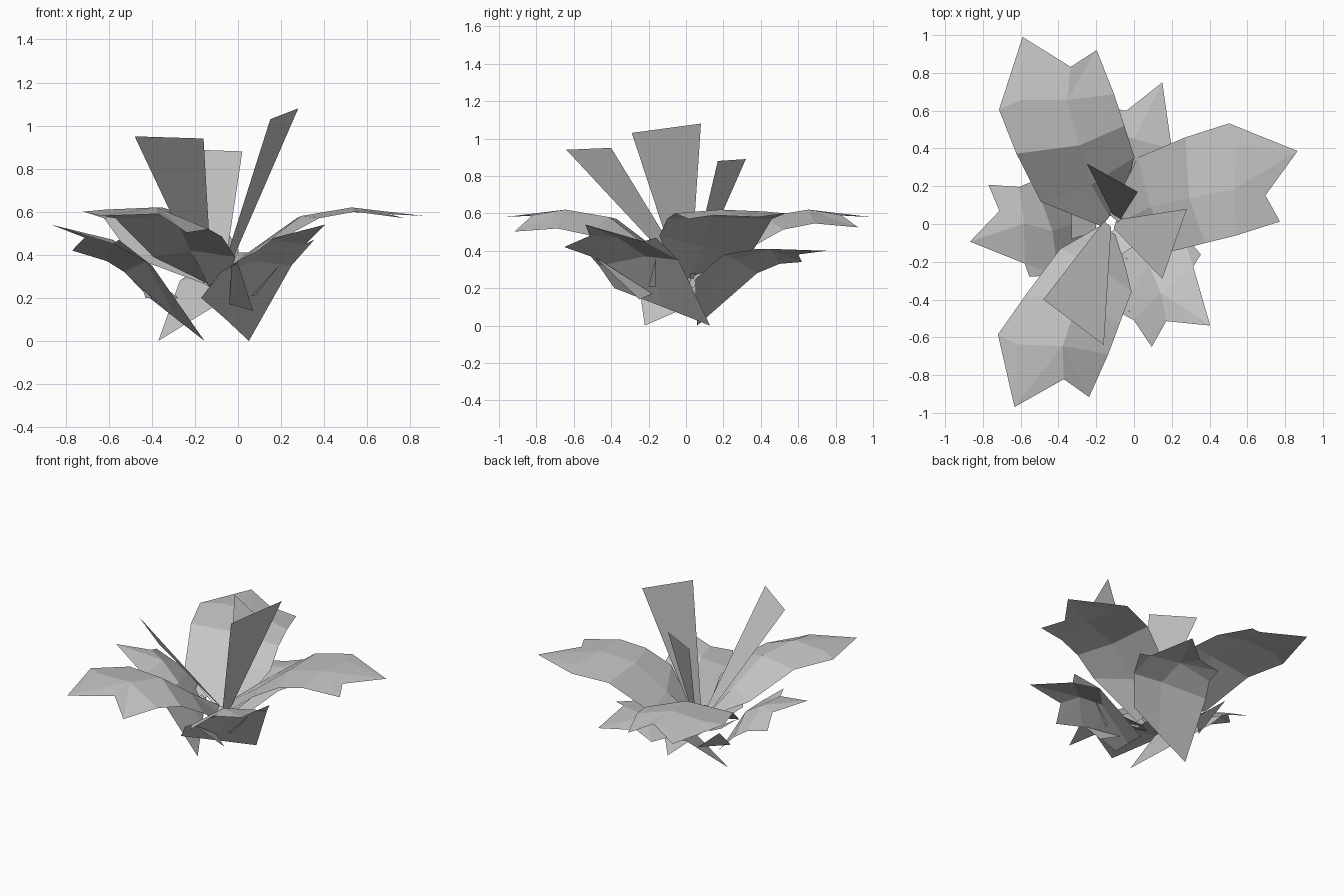
import bpy
from math import radians, sin, cos
from mathutils import Vector

cube = bpy.data.objects.get("Cube")
if cube:
    bpy.data.objects.remove(cube, do_unlink=True)

grey = bpy.data.materials.new("leaf grey")
grey.use_nodes = True
level = .56
colour = (level, level, level, 1)
grey.diffuse_color = colour
grey.node_tree.nodes["Principled BSDF"].inputs["Base Color"].default_value = colour


def sheet(name, points, faces):
    """Make a thin flat-shaded object from points and faces."""
    mesh = bpy.data.meshes.new(name)
    mesh.from_pydata(points, [], faces)
    mesh.materials.append(grey)
    mesh.update()
    ob = bpy.data.objects.new(name, mesh)
    bpy.context.collection.objects.link(ob)


def quad(name, *points):
    """Make a blade with four corners."""
    sheet(name, points, [range(len(points))])


def turned(points, angle, stem, scale=1, side=1, lean=0, pinch=0):
    """Place (along, across, height) points round the stem.

    side mirrors the leaf, lean lowers its inner edge and
    pinch narrows its outer edge toward the stem.
    """
    c, s = cos(radians(angle)), sin(radians(angle))
    placed = []
    for along, across, height in points:
        height += lean * min(across, 0)
        if across > 0:
            across *= 1 - pinch * max(0, .8 - along)
        along, across = along * scale, across * scale * side
        placed.append(Vector((stem + c * along - s * across,
                              s * along + c * across, height)))
    return placed


def leaf(name, points, rows):
    """Skin rows of outer, ridge and inner points, then close the notched end.

    The last four points are shoulder, long tip, notch and short tip.
    """
    faces = []
    for row in range(rows - 1):
        for col in range(2):
            a = row * 3 + col
            faces.append((a, a + 1, a + 4, a + 3))
    end = rows * 3
    outer, ridge, inner = range(end - 3, end)
    shoulder, tip, notch, short = range(end, end + 4)
    faces += [(outer - 3, outer, shoulder), (outer, ridge, tip),
              (tip, ridge, notch), (notch, ridge, short), (short, ridge, inner)]
    if rows > 3:
        faces.append((shoulder, outer, tip))
    sheet(name, points, faces)


# Big arching leaves
big = [(0, .05, .27), (.04, 0, .25), (.05, -.05, .22),
       (.2, .32, .39), (.22, .05, .42), (.3, -.2, .48),
       (.47, .38, .57), (.43, .06, .58), (.47, -.19, .57),
       (.73, .29, .61), (.67, .06, .62), (.64, -.18, .6),
       (.71, .41, .6), (1.04, .2, .58), (.83, 0, .59), (.88, -.15, .57)]
leaf("big_leaf_left", turned(big, 10.5, -.12), 4)
leaf("big_leaf_back", turned(big, 104.5, -.12, scale=1.035, lean=.3), 4)
leaf("big_leaf_front", turned(big, 253, -.12, scale=1.035, side=-1,
                              lean=.45, pinch=.55), 4)

# Low leaves, with a slanting foot that reaches the ground
low = [(0, .23, 0), (.15, 0, .1), (.3, -.24, .2),
       (.25, .3, .35), (.3, .06, .37), (.42, -.21, .32),
       (.44, .25, .45), (.46, .03, .47), (.5, -.17, .37),
       (.41, .32, .47), (.75, .15, .54), (.6, -.03, .48), (.67, -.17, .42)]
leaf("low_leaf_front", turned(low, -56, -.14), 3)
leaf("low_leaf_right", turned(low, 176, -.14, scale=.96), 3)

# The back low leaf lies flatter
flat = [(.04, .05, .25), (-.16, .05, .13), (-.37, .06, 0),
        (.17, .2, .38), (0, .27, .35), (-.27, .38, .28),
        (.2, .4, .41), (0, .45, .41), (-.2, .5, .33),
        (.27, .38, .41), (.15, .75, .4), (-.04, .6, .38), (-.17, .62, .34)]
leaf("low_leaf_back", flat, 3)

# Small shoots hanging below the low leaves
quad("hanging_shoot_front", (.07, -.25, .14), (-.04, -.18, .17),
     (-.03, -.46, .35), (0, -.48, .36))
quad("hanging_shoot_back", (-.28, .27, .2), (-.43, .12, .2), (-.48, .32, .37))
quad("hanging_shoot_left", (.06, -.2, .21), (.08, -.16, .21), (.2, -.16, .36))

# Short blades round the stem
blade = [(.05, .04, .2), (.05, -.04, .2), (.18, -.08, .27), (.18, .08, .27)]
for name, angle in (("front", -58), ("right", 180)):
    quad("stem_blade_" + name, *turned(blade, angle, -.15))

# Upright blades widening to a straight top edge
for name, foot, a, b in (
        ("front", (-.14, 0, .27), (-.48, -.4, .95), (-.16, -.64, .94)),
        ("left", (-.1, 0, .22), (.15, -.29, 1.03), (.28, .08, 1.08)),
        ("back", (-.09, .03, .25), (-.25, .32, .89), (.02, .17, .88))):
    foot, a, b = Vector(foot), Vector(a), Vector(b)
    half = (b - a) * .06
    quad("upright_blade_" + name, foot - half, foot + half, b, a)
